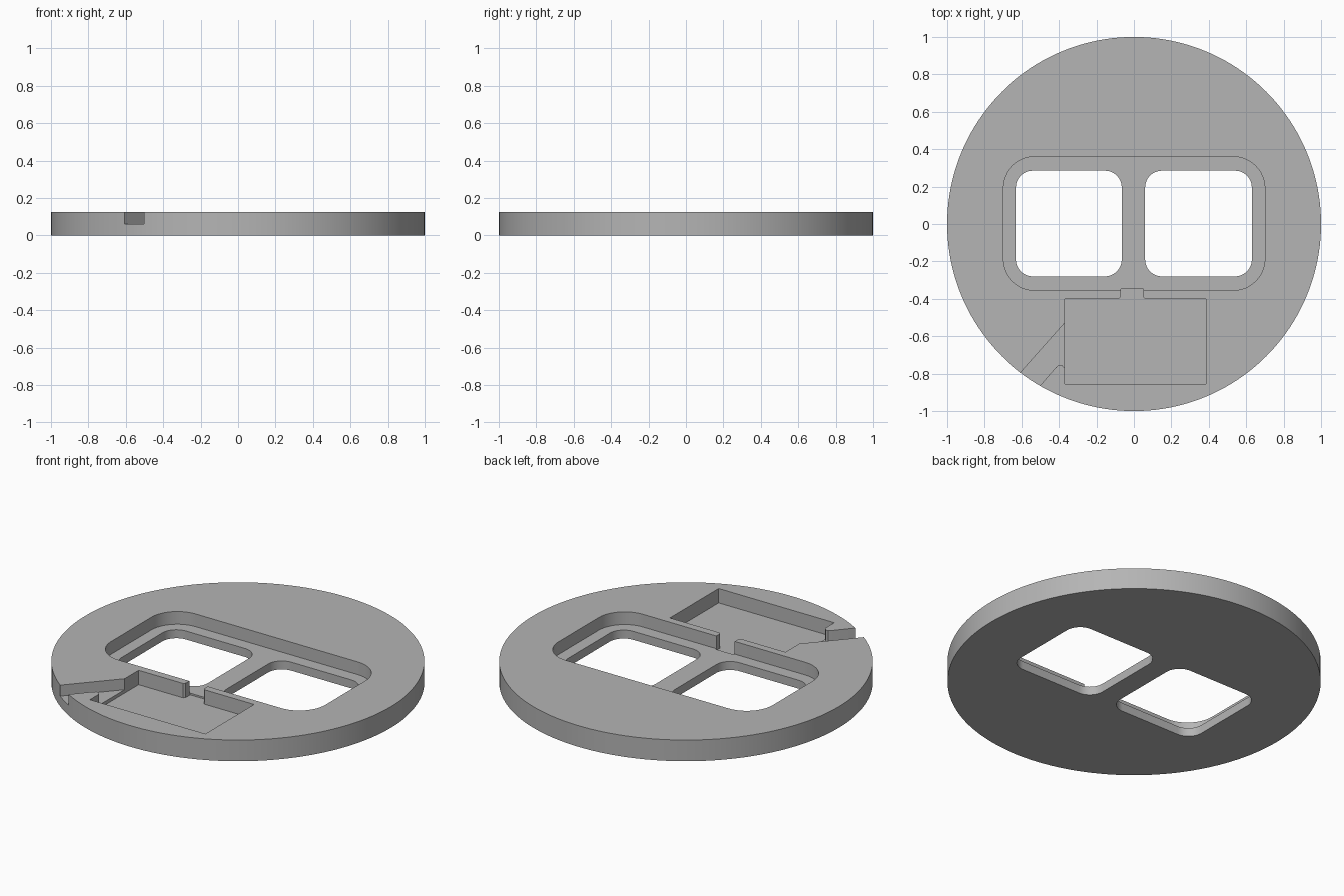
import bpy, bmesh
from math import sin, cos, pi

HEIGHT = 0.125
RECESS_Z, POCKET_Z, CHANNEL_Z = 0.05, 0.04, 0.06

if "Cube" in bpy.data.objects:
    bpy.data.objects.remove(bpy.data.objects["Cube"], do_unlink=True)

grey = bpy.data.materials.new("plain grey")
grey.use_nodes = True
colour = (0.46, 0.46, 0.46, 1)
grey.diffuse_color = colour
grey.node_tree.nodes["Principled BSDF"].inputs["Base Color"].default_value = colour


def prism(name, outline, z0, z1):
    """Extrude a flat counter-clockwise outline from z0 to z1."""
    bm = bmesh.new()
    face = bm.faces.new([bm.verts.new((x, y, z0)) for x, y in outline])
    top = bmesh.ops.extrude_face_region(bm, geom=[face])["geom"]
    verts = [v for v in top if isinstance(v, bmesh.types.BMVert)]
    bmesh.ops.translate(bm, verts=verts, vec=(0, 0, z1 - z0))
    bmesh.ops.recalc_face_normals(bm, faces=bm.faces)
    mesh = bpy.data.meshes.new(name)
    bm.to_mesh(mesh)
    bm.free()
    mesh.materials.append(grey)
    obj = bpy.data.objects.new(name, mesh)
    bpy.context.collection.objects.link(obj)
    return obj


def rounded_rect(x0, x1, y0, y1, r, steps=12):
    corners = [(x1 - r, y1 - r), (x0 + r, y1 - r), (x0 + r, y0 + r), (x1 - r, y0 + r)]
    return [(cx + r * cos(a), cy + r * sin(a))
            for q, (cx, cy) in enumerate(corners)
            for a in [(q + i / steps) * pi / 2 for i in range(steps + 1)]]


def rect(x0, x1, y0, y1):
    return [(x0, y0), (x1, y0), (x1, y1), (x0, y1)]


# Round base plate
N = 160
disc = prism("base_plate", [(cos(2 * pi * i / N), sin(2 * pi * i / N)) for i in range(N)],
             0, HEIGHT)

# Pocket outline with its notch, and the slanting cable channel
pocket = [(-0.37, -0.855), (0.385, -0.855), (0.385, -0.4), (0.06, -0.4), (0.05, -0.39),
          (0.05, -0.347), (-0.07, -0.347), (-0.07, -0.39), (-0.08, -0.4), (-0.37, -0.4)]
channel = [(-0.69, -0.89), (-0.59, -0.967), (-0.415, -0.765), (-0.4, -0.753), (-0.385, -0.753),
           (-0.37, -0.77), (-0.3, -0.77), (-0.3, -0.53), (-0.37, -0.53)]

TOP = HEIGHT + 0.1
cutters = [
    prism("recess_cutter", rounded_rect(-0.7, 0.7, -0.355, 0.36, 0.17), RECESS_Z, TOP),
    prism("right_window_cutter", rounded_rect(-0.63, -0.065, -0.28, 0.285, 0.09), -0.1, TOP),
    prism("left_window_cutter", rounded_rect(0.06, 0.63, -0.28, 0.285, 0.09), -0.1, TOP),
    prism("pocket_cutter", pocket, POCKET_Z, TOP),
    prism("channel_cutter", channel, CHANNEL_Z, TOP),
]
for cutter in cutters:
    mod = disc.modifiers.new(cutter.name, "BOOLEAN")
    mod.operation = "DIFFERENCE"
    mod.solver = "EXACT"
    mod.object = cutter

# Bake the cuts and drop the cutters
depsgraph = bpy.context.evaluated_depsgraph_get()
cut_mesh = bpy.data.meshes.new_from_object(disc.evaluated_get(depsgraph))
disc.modifiers.clear()
disc.data = cut_mesh
disc.data.name = "base_plate"
for cutter in cutters:
    bpy.data.objects.remove(cutter, do_unlink=True)

# Smooth the curved walls, keep the edges crisp
bpy.ops.object.select_all(action="DESELECT")
disc.select_set(True)
bpy.context.view_layer.objects.active = disc
bpy.ops.object.shade_smooth_by_angle(angle=pi / 6)
